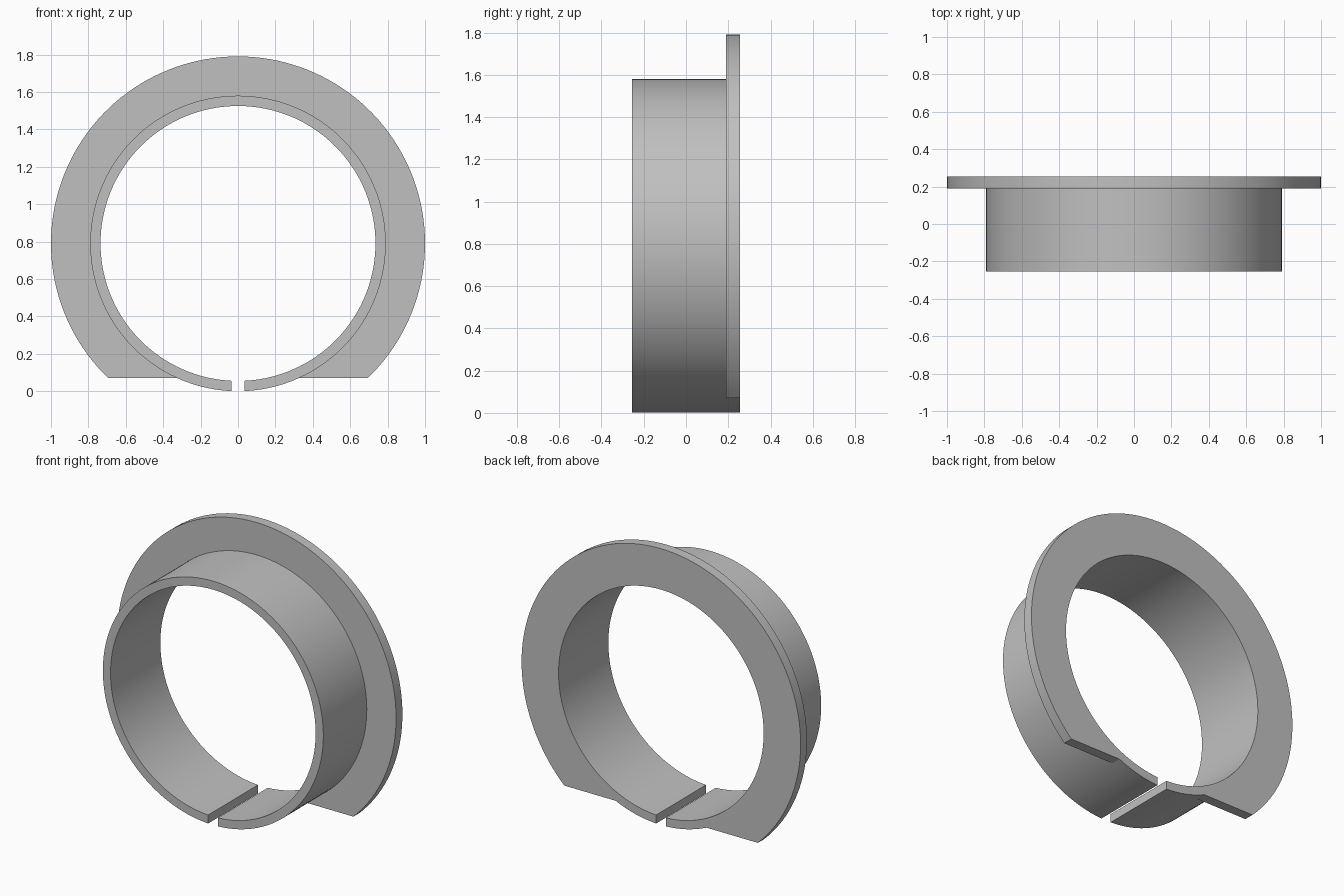
import bpy, bmesh
from math import sin, cos, acos, asin, pi, sqrt, radians

if "Cube" in bpy.data.objects:
    bpy.data.objects.remove(bpy.data.objects["Cube"])

INNER, OUTER, FLANGE = 0.735, 0.79, 1.0      # radii
FRONT, STEP, BACK = -0.255, 0.19, 0.255      # depths along y
FLAT = 0.72                                  # flat edge, below the centre
GAP = 0.035                                  # half width of the slit
CENTRE_Z = 0.79


def flange_radius(a):
    """Flange reach at angle a from straight down, trimmed by the flat."""
    reach = FLAT / cos(a) if cos(a) > 0.01 else FLANGE
    return max(OUTER, min(FLANGE, reach))


def spread(a, b, n):
    return [a + (b - a) * i / n for i in range(n)]


# Angles of the sections: slit, start of flat, flange corner, top
start, meet, corner = asin(GAP / OUTER), acos(FLAT / OUTER), acos(FLAT)
half = spread(start, meet, 10) + spread(meet, corner, 8) + spread(corner, pi, 56)
angles = half + [pi] + [2 * pi - a for a in reversed(half)]

# Sweep the L-shaped section around the ring
bm = bmesh.new()
sections = []
for i, a in enumerate(angles):
    rim = flange_radius(a)
    profile = [(INNER, FRONT), (OUTER, FRONT), (OUTER, STEP),
               (rim, STEP), (rim, BACK), (INNER, BACK)]
    section = []
    for r, y in profile:
        x, z = r * sin(a), -r * cos(a)
        if i in (0, len(angles) - 1):        # parallel walls of the slit
            x = GAP if i == 0 else -GAP
            z = -sqrt(r * r - GAP * GAP)
        section.append(bm.verts.new((x, y, z + CENTRE_Z)))
    sections.append(section)

for s, t in zip(sections, sections[1:]):
    for k in range(len(s)):
        n = (k + 1) % len(s)
        bm.faces.new((s[k], s[n], t[n], t[k]))
bm.faces.new(sections[0])
bm.faces.new(sections[-1])
bmesh.ops.remove_doubles(bm, verts=bm.verts, dist=0.0001)
bmesh.ops.recalc_face_normals(bm, faces=bm.faces)

mesh = bpy.data.meshes.new("flanged_split_sleeve")
bm.to_mesh(mesh)
bm.free()
ring = bpy.data.objects.new("flanged_split_sleeve", mesh)
bpy.context.collection.objects.link(ring)

# Plain grey material
grey = bpy.data.materials.new("plain_grey")
grey.use_nodes = True
colour = (0.53, 0.53, 0.53, 1)
grey.diffuse_color = colour
grey.node_tree.nodes["Principled BSDF"].inputs["Base Color"].default_value = colour
mesh.materials.append(grey)

# Smooth round walls, crisp edges
bpy.ops.object.select_all(action='DESELECT')
ring.select_set(True)
bpy.context.view_layer.objects.active = ring
bpy.ops.object.shade_smooth_by_angle(angle=radians(20))
